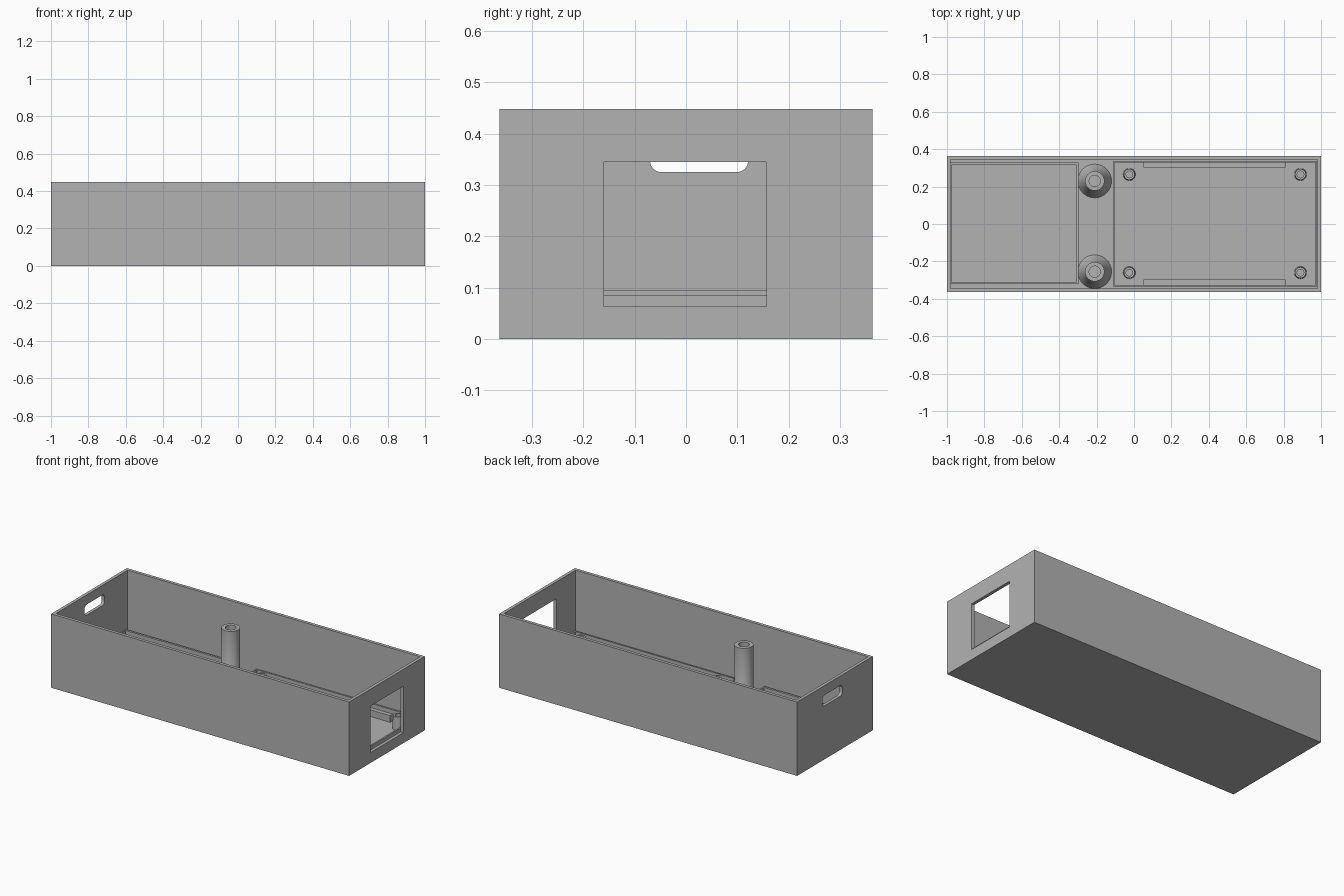
import bpy, bmesh, math
from mathutils import Vector, Matrix

cube = bpy.data.objects.get("Cube")
if cube:
    bpy.data.objects.remove(cube, do_unlink=True)

GREY = (0.45, 0.45, 0.45, 1)
mat = bpy.data.materials.new("plain grey")
mat.use_nodes = True
mat.diffuse_color = GREY
mat.node_tree.nodes["Principled BSDF"].inputs["Base Color"].default_value = GREY

HEIGHT, FLOOR = 0.448, 0.02
HALF_X, HALF_Y, WALL = 1.0, 0.363, 0.019


def finish(name, bm):
    mesh = bpy.data.meshes.new(name)
    bmesh.ops.recalc_face_normals(bm, faces=bm.faces)
    bm.to_mesh(mesh)
    bm.free()
    mesh.materials.append(mat)
    ob = bpy.data.objects.new(name, mesh)
    bpy.context.collection.objects.link(ob)
    return ob


def box(name, lo, hi):
    lo, hi = Vector(lo), Vector(hi)
    bm = bmesh.new()
    bmesh.ops.create_cube(bm, size=1, matrix=Matrix.Translation((lo + hi) / 2)
                          @ Matrix.Diagonal((*(hi - lo), 1)))
    return finish(name, bm)


def cut(target, cutter):
    cutter.hide_render = True
    mod = target.modifiers.new("cut", "BOOLEAN")
    mod.operation = "DIFFERENCE"
    mod.solver = "EXACT"
    mod.object = cutter
    bpy.context.view_layer.objects.active = target
    bpy.ops.object.modifier_apply(modifier=mod.name)
    bpy.data.objects.remove(cutter, do_unlink=True)


def turned(name, x, y, profile, steps=40):
    """Revolve a radius/height profile around a vertical axis."""
    bm = bmesh.new()
    verts = [bm.verts.new((r, 0, z)) for r, z in profile]
    edges = [bm.edges.new(pair) for pair in zip(verts, verts[1:])]
    bmesh.ops.spin(bm, geom=verts + edges, angle=math.tau, steps=steps,
                   axis=(0, 0, 1), cent=(0, 0, 0))
    bmesh.ops.remove_doubles(bm, verts=bm.verts, dist=0.0002)
    ob = finish(name, bm)
    ob.location = (x, y, 0)
    bpy.ops.object.select_all(action="DESELECT")
    ob.select_set(True)
    bpy.context.view_layer.objects.active = ob
    bpy.ops.object.shade_smooth_by_angle(angle=math.radians(30))
    return ob


# open tray with a port at the right end and a cable slot at the left end
tray = box("tray", (-HALF_X, -HALF_Y, 0), (HALF_X, HALF_Y, HEIGHT))
cut(tray, box("cavity", (WALL - HALF_X, WALL - HALF_Y, FLOOR),
              (HALF_X - WALL, HALF_Y - WALL, HEIGHT + 0.1)))
cut(tray, box("port_cutter", (0.96, -0.16, 0.063), (1.1, 0.157, 0.345)))

slot = box("slot_cutter", (-1.1, -0.07, 0.325), (-0.96, 0.121, 0.39))
bm = bmesh.new()
bm.from_mesh(slot.data)
along_x = [e for e in bm.edges
           if abs(e.verts[0].co.x - e.verts[1].co.x) > 0.05]
bmesh.ops.bevel(bm, geom=along_x, offset=0.022, segments=8,
                profile=0.5, affect="EDGES")
bm.to_mesh(slot.data)
bm.free()
cut(tray, slot)


# low retaining ribs around the two compartments
def rib_frame(name, x0, x1, y0, y1, top, side, end):
    frame = box(name, (x0, y0, FLOOR), (x1, y1, top))
    cut(frame, box("frame_cutter", (x0 + side, y0 + end, FLOOR - 0.1),
                   (x1 - side, y1 - end, top + 0.1)))


rib_frame("left_compartment_rib", -0.985, -0.298, -0.322, 0.328, 0.095, 0.01, 0.013)
rib_frame("right_compartment_rib", -0.112, 0.979, -0.335, 0.337, 0.085, 0.009, 0.009)

# side support rails in the right compartment
box("back_rail", (0.05, 0.302, FLOOR), (0.81, 0.33, 0.06))
box("front_rail", (0.05, -0.33, FLOOR), (0.81, -0.298, 0.06))

# tall screw posts with flared feet
for name, y in (("back_screw_post", 0.23), ("front_screw_post", -0.255)):
    turned(name, -0.21, y, [(0.09, FLOOR), (0.052, 0.09), (0.052, 0.35),
                            (0.03, 0.35), (0.03, 0.15), (0, 0.15)])

# short standoffs
for side, y in (("back", 0.265), ("front", -0.26)):
    for end, x in (("inner", -0.025), ("outer", 0.89)):
        turned(f"{side}_{end}_standoff", x, y,
               [(0.033, FLOOR), (0.029, 0.1), (0.018, 0.1),
                (0.018, 0.04), (0, 0.04)], 24)
